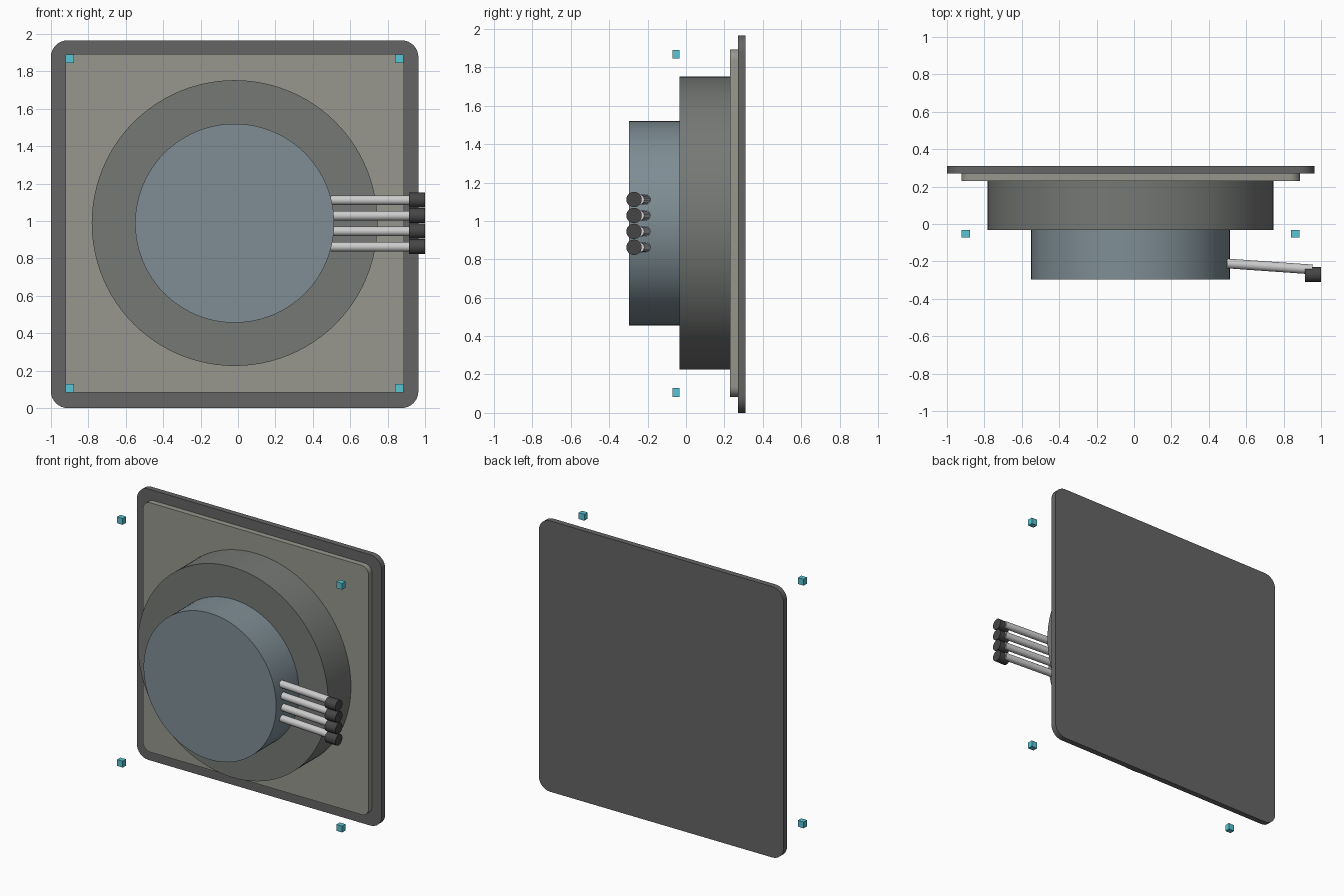
import bpy, bmesh
from math import radians
from mathutils import Vector

if "Cube" in bpy.data.objects:
    bpy.data.objects.remove(bpy.data.objects["Cube"])

CX, CZ = -0.018, 0.987


def paint(obj, name, rgb):
    mat = bpy.data.materials.get(name) or bpy.data.materials.new(name)
    mat.diffuse_color = (*rgb, 1)
    mat.use_nodes = True
    mat.node_tree.nodes["Principled BSDF"].inputs["Base Color"].default_value = mat.diffuse_color
    obj.data.materials.append(mat)


def finish(name, bm, mat, smooth=True):
    mesh = bpy.data.meshes.new(name)
    bm.to_mesh(mesh)
    bm.free()
    obj = bpy.data.objects.new(name, mesh)
    bpy.context.collection.objects.link(obj)
    paint(obj, *mat)
    if smooth:
        bpy.ops.object.select_all(action='DESELECT')
        obj.select_set(True)
        bpy.context.view_layer.objects.active = obj
        bpy.ops.object.shade_smooth_by_angle(angle=radians(30))
    return obj


def block(name, center, size, mat, corner=0):
    # box whose four corners along y can be rounded
    bm = bmesh.new()
    bmesh.ops.create_cube(bm, size=1)
    bmesh.ops.scale(bm, vec=size, verts=bm.verts)
    bmesh.ops.translate(bm, vec=center, verts=bm.verts)
    if corner:
        edges = [e for e in bm.edges
                 if abs(e.verts[0].co.y - e.verts[1].co.y) > size[1] * 0.5]
        bmesh.ops.bevel(bm, geom=edges, offset=corner, segments=8,
                        profile=0.5, affect='EDGES')
    return finish(name, bm, mat, corner > 0)


def cylinder(name, start, end, radius, mat, sides=32):
    a, b = Vector(start), Vector(end)
    bm = bmesh.new()
    bmesh.ops.create_cone(bm, cap_ends=True, segments=sides, radius1=radius,
                          radius2=radius, depth=(b - a).length)
    rot = (b - a).to_track_quat('Z', 'Y').to_matrix()
    bmesh.ops.rotate(bm, matrix=rot, verts=bm.verts)
    bmesh.ops.translate(bm, vec=(a + b) / 2, verts=bm.verts)
    return finish(name, bm, mat)


DARK = ("dark_grey", (0.13, 0.13, 0.13))
BEIGE = ("warm_grey", (0.31, 0.31, 0.27))
GREY = ("mid_grey", (0.18, 0.19, 0.18))
BLUE = ("blue_grey", (0.21, 0.27, 0.30))
LIGHT = ("light_grey", (0.7, 0.7, 0.7))
BLACK = ("near_black", (0.06, 0.06, 0.06))
TEAL = ("teal", (0.1, 0.55, 0.65))

# back panel and raised inner panel
block("back_panel", (CX, 0.2905, 0.983), (1.965, 0.041, 1.966), DARK, 0.09)
block("inner_panel", (CX, 0.251, 0.988), (1.81, 0.042, 1.81), BEIGE, 0.055)

# stepped round housing
cylinder("housing_base", (CX, 0.231, CZ + 0.002), (CX, -0.033, CZ + 0.002), 0.764, GREY, 96)
cylinder("housing_cap", (CX, -0.032, CZ + 0.001), (CX, -0.297, CZ + 0.001), 0.532, BLUE, 96)

# four cables with end plugs
for i in range(4):
    z = CZ + (i - 1.5) * 0.083
    cylinder(f"cable_{i + 1}", (0.497, -0.211, z), (0.954, -0.243, z), 0.026, LIGHT, 24)
    cylinder(f"cable_plug_{i + 1}", (0.914, -0.271, z), (1.0, -0.271, z), 0.04, BLACK, 24)

# floating corner blocks
for i, (sx, sz) in enumerate([(-1, -1), (1, -1), (-1, 1), (1, 1)]):
    block(f"corner_block_{i + 1}", (CX + sx * 0.881, -0.052, CZ + sz * 0.881),
          (0.046, 0.038, 0.046), TEAL)
